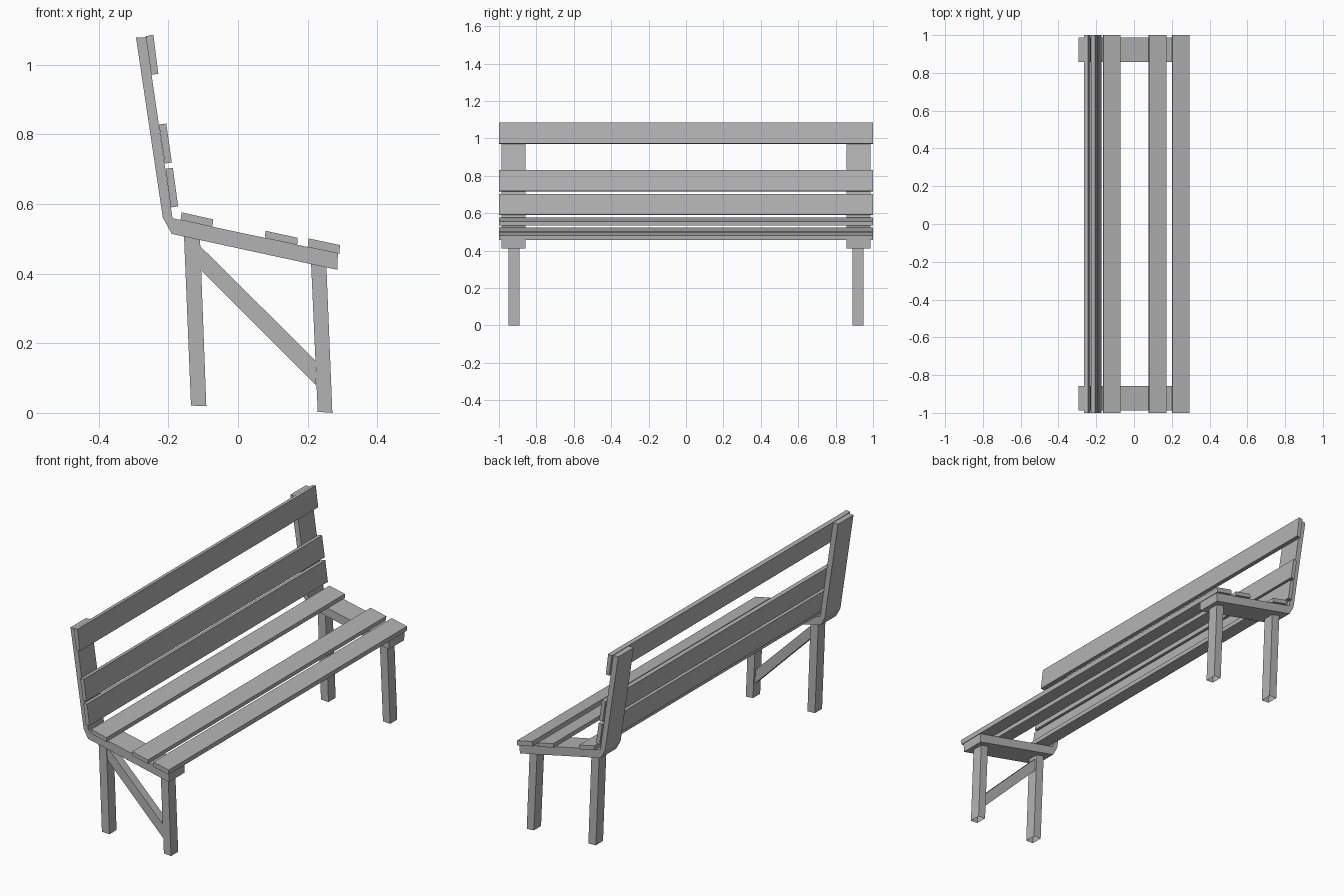
import bpy, bmesh

if "Cube" in bpy.data.objects:
    bpy.data.objects.remove(bpy.data.objects["Cube"])

grey = bpy.data.materials.new("weathered_grey")
grey.diffuse_color = (0.45, 0.45, 0.45, 1.0)
grey.use_nodes = True
grey.node_tree.nodes["Principled BSDF"].inputs["Base Color"].default_value = grey.diffuse_color


def extrude_profile(name, pts, y0, y1, open_bottom=False):
    """Solid made from an (x, z) outline, running from y0 to y1."""
    bm = bmesh.new()
    face = bm.faces.new([bm.verts.new((x, y0, z)) for x, z in pts])
    ext = bmesh.ops.extrude_face_region(bm, geom=[face])
    verts = [v for v in ext["geom"] if isinstance(v, bmesh.types.BMVert)]
    bmesh.ops.translate(bm, verts=verts, vec=(0, y1 - y0, 0))
    bmesh.ops.recalc_face_normals(bm, faces=bm.faces)
    if open_bottom:
        bottom = min(bm.faces, key=lambda f: f.calc_center_median().z)
        bmesh.ops.delete(bm, geom=[bottom], context="FACES_ONLY")
    mesh = bpy.data.meshes.new(name)
    bm.to_mesh(mesh)
    bm.free()
    mesh.materials.append(grey)
    obj = bpy.data.objects.new(name, mesh)
    bpy.context.collection.objects.link(obj)
    return obj


# Full-length slats
slats = {
    "back_slat_top": [(-0.265, 1.082), (-0.243, 1.086), (-0.229, 0.974), (-0.249, 0.971)],
    "back_slat_middle": [(-0.227, 0.828), (-0.206, 0.831), (-0.190, 0.719), (-0.210, 0.716)],
    "back_slat_lower": [(-0.208, 0.701), (-0.187, 0.704), (-0.172, 0.593), (-0.193, 0.590)],
    "seat_slat_rear": [(-0.162, 0.576), (-0.072, 0.556), (-0.073, 0.534), (-0.165, 0.554)],
    "seat_slat_middle": [(0.079, 0.523), (0.171, 0.503), (0.170, 0.482), (0.077, 0.502)],
    "seat_slat_front": [(0.203, 0.501), (0.293, 0.482), (0.291, 0.457), (0.200, 0.476)],
}
for name, pts in slats.items():
    extrude_profile(name, pts, -1.0, 1.0)

# Bent end frame: back post and seat rail in one piece
frame = [(-0.293, 1.078), (-0.216, 0.561), (-0.190, 0.514), (0.285, 0.411),
         (0.287, 0.458), (-0.188, 0.559), (-0.264, 1.079)]
rear_leg = [(-0.135, 0.021), (-0.091, 0.019), (-0.109, 0.497), (-0.155, 0.507)]
front_leg = [(0.229, 0.003), (0.271, 0.0), (0.254, 0.418), (0.210, 0.428)]

for side, s in (("left", -1), ("right", 1)):
    extrude_profile("end_frame_" + side, frame, s * 0.857, s * 0.987)
    extrude_profile("rear_leg_" + side, rear_leg, s * 0.889, s * 0.949, True)
    extrude_profile("front_leg_" + side, front_leg, s * 0.889, s * 0.949, True)

# Diagonal brace, on one end only
brace = [(-0.109, 0.479), (0.222, 0.151), (0.225, 0.078), (-0.106, 0.409)]
extrude_profile("diagonal_brace", brace, -0.945, -0.90)
